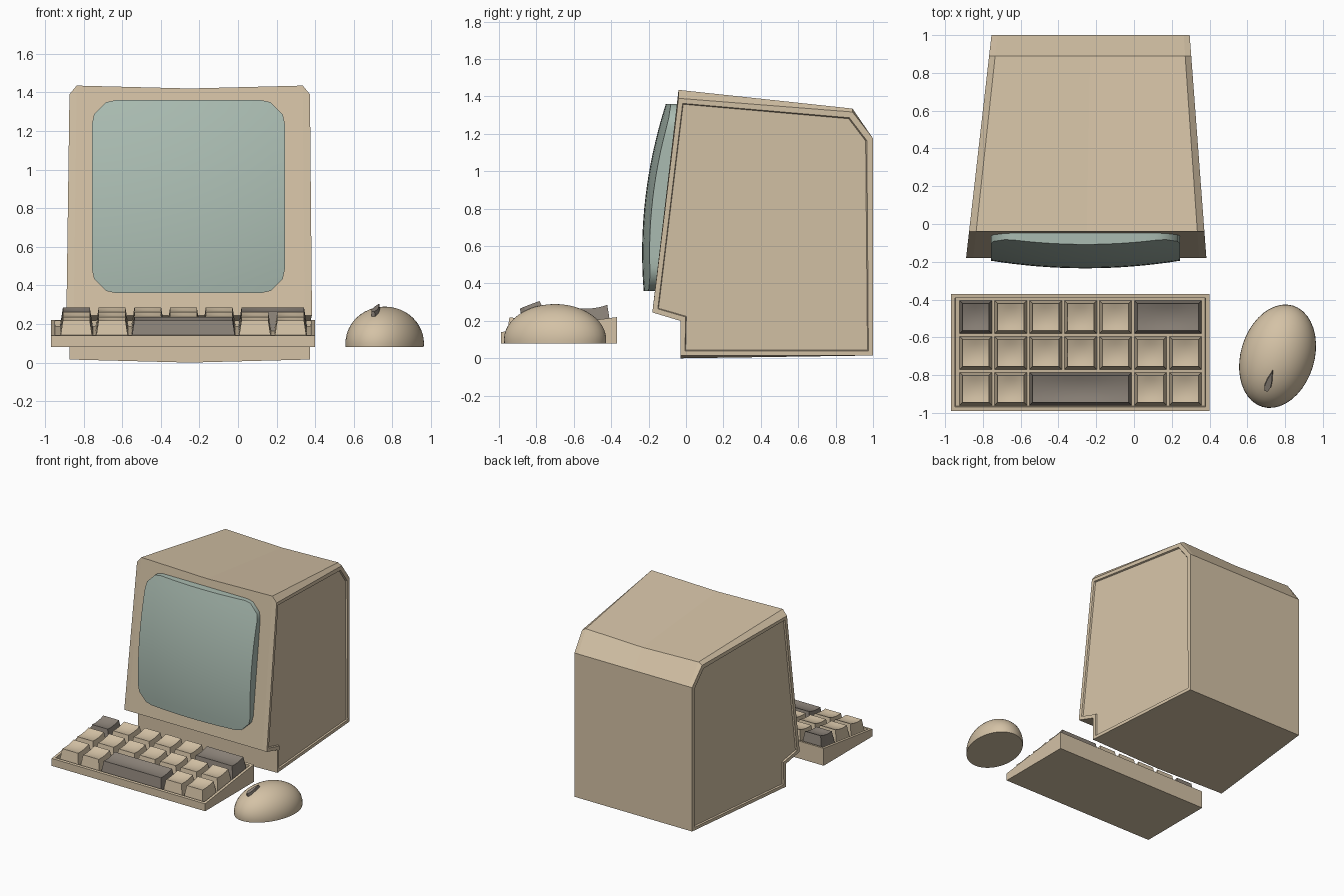
import bpy, bmesh, math
from mathutils import Matrix, Vector

cube = bpy.data.objects.get("Cube")
if cube:
    bpy.data.objects.remove(cube, do_unlink=True)


def material(name, rgb):
    m = bpy.data.materials.new(name)
    m.use_nodes = True
    m.diffuse_color = (*rgb, 1)
    m.node_tree.nodes["Principled BSDF"].inputs["Base Color"].default_value = (*rgb, 1)
    return m


BEIGE = material("beige plastic", (0.66, 0.54, 0.38))
GREY = material("grey plastic", (0.26, 0.225, 0.19))
GLASS = material("green glass", (0.40, 0.50, 0.44))


def finish(name, bm, mat, angle=None):
    bmesh.ops.recalc_face_normals(bm, faces=bm.faces)
    mesh = bpy.data.meshes.new(name)
    bm.to_mesh(mesh)
    bm.free()
    ob = bpy.data.objects.new(name, mesh)
    bpy.context.collection.objects.link(ob)
    mesh.materials.append(mat)
    if angle:
        bpy.ops.object.select_all(action="DESELECT")
        ob.select_set(True)
        bpy.context.view_layer.objects.active = ob
        bpy.ops.object.shade_smooth_by_angle(angle=math.radians(angle))
    return ob


def loft(bm, rings):
    """Bridge equal closed rings of points and return the two end caps."""
    rows = [[bm.verts.new(p) for p in ring] for ring in rings]
    n = len(rows[0])
    for a, b in zip(rows, rows[1:]):
        for i in range(n):
            j = (i + 1) % n
            bm.faces.new((a[i], a[j], b[j], b[i]))
    return [bm.faces.new(rows[0]), bm.faces.new(rows[-1])]


# Monitor case: side profile lofted across its width, tapering to the back
PROFILE = [(-0.03, 0.015), (-0.03, 0.20), (-0.18, 0.245), (-0.04, 1.435),
           (0.89, 1.335), (1.0, 1.175), (1.0, 0.015)]


def section(t, corner=0.0, dip=0.0):
    ring = []
    for y, z in PROFILE:
        left = -0.872 + 0.114 * (y + 0.03)
        right = 0.372 - 0.075 * (y + 0.03)
        if z > 1.4:
            z -= corner
        elif z > 1.3:
            z -= corner * 0.4
        if z > 1.2 or (z < 0.1 and y < 0.5):
            z -= dip
        ring.append((left + (right - left) * t, y, z))
    return ring


bm = bmesh.new()
sides = loft(bm, [section(0, 0.045), section(0.03), section(0.5, dip=0.015),
                  section(0.97), section(1, 0.045)])
bmesh.ops.recalc_face_normals(bm, faces=bm.faces)
# Recessed side panels
bmesh.ops.inset_individual(bm, faces=sides, thickness=0.035, depth=0)
bmesh.ops.inset_individual(bm, faces=sides, thickness=0.006, depth=-0.012)
finish("monitor_case", bm, BEIGE)

# Screen: bulging glass with clipped corners and a wall back to the case
N = 16
LIMIT = 1.83


def screen_point(i, j):
    u, v = 2 * i / N - 1, 2 * j / N - 1
    excess = max(0, abs(u) + abs(v) - LIMIT) / 2
    u -= math.copysign(excess, u)
    v -= math.copysign(excess, v)
    z = 0.86 + 0.5 * v
    bulge = 0.02 + 0.04 * (1 - u * u) + 0.05 * (1 - v * v)
    return (-0.257 + 0.5 * u, -0.18 + 0.1185 * (z - 0.245) - bulge, z)


bm = bmesh.new()
grid = [[bm.verts.new(screen_point(i, j)) for j in range(N + 1)] for i in range(N + 1)]
for i in range(N):
    for j in range(N):
        bm.faces.new((grid[i][j], grid[i + 1][j], grid[i + 1][j + 1], grid[i][j + 1]))
rim = [e for e in bm.edges if e.is_boundary]
wall = bmesh.ops.extrude_edge_only(bm, edges=rim)["geom"]
for v in wall:
    if isinstance(v, bmesh.types.BMVert):
        v.co.y = -0.17 + 0.1185 * (v.co.z - 0.245)
bmesh.ops.remove_doubles(bm, verts=bm.verts, dist=0.0005)
finish("screen", bm, GLASS, 35)


# Keyboard tray: wedge with a sunken key bed
def deck(y):
    return 0.14 + 0.129 * (y + 0.99)


bm = bmesh.new()
rings = [[(x, -0.99, 0.08), (x, -0.99, deck(-0.99)), (x, -0.37, deck(-0.37)), (x, -0.37, 0.08)]
         for x in (-0.97, 0.4)]
loft(bm, rings)
bmesh.ops.recalc_face_normals(bm, faces=bm.faces)
top = [max(bm.faces, key=lambda f: f.calc_center_median().z)]
bmesh.ops.inset_individual(bm, faces=top, thickness=0.03, depth=0)
bmesh.ops.inset_individual(bm, faces=top, thickness=0.004, depth=-0.03)
finish("keyboard_tray", bm, BEIGE)


# Keys: tapered blocks with dished tops
def key(name, x0, x1, y0, y1, mat):
    bm = bmesh.new()
    steps, taper = 6, 0.016
    rows = []
    for i in range(steps + 1):
        u = 2 * i / steps - 1
        row = []
        for j in range(steps + 1):
            v = 2 * j / steps - 1
            x = (x0 + x1) / 2 + u * ((x1 - x0) / 2 - taper)
            y = (y0 + y1) / 2 + v * ((y1 - y0) / 2 - taper)
            dish = (1 - v * v) * (0.008 + 0.007 * (1 - u * u))
            row.append(bm.verts.new((x, y, deck(y) + 0.072 - dish)))
        rows.append(row)
    for a, b in zip(rows, rows[1:]):
        for j in range(steps):
            bm.faces.new((a[j], b[j], b[j + 1], a[j + 1]))
    rim = [e for e in bm.edges if e.is_boundary]
    skirt = bmesh.ops.extrude_edge_only(bm, edges=rim)["geom"]
    cx, cy = (x0 + x1) / 2, (y0 + y1) / 2
    for v in skirt:
        if isinstance(v, bmesh.types.BMVert):
            v.co.x = cx + (v.co.x - cx) * (x1 - x0) / (x1 - x0 - 2 * taper)
            v.co.y = cy + (v.co.y - cy) * (y1 - y0) / (y1 - y0 - 2 * taper)
            v.co.z = deck(v.co.y) - 0.03
    finish(name, bm, mat, 30)


PITCH = 0.185
LAYOUT = [("back", -0.405, [(1, GREY)] + [(1, BEIGE)] * 4 + [(2, GREY)]),
          ("middle", -0.595, [(1, BEIGE)] * 7),
          ("front", -0.785, [(1, BEIGE)] * 2 + [(3, GREY)] + [(1, BEIGE)] * 2)]
for row, y1, keys in LAYOUT:
    x = -0.923
    for n, (units, mat) in enumerate(keys):
        key(f"{row}_row_key_{n + 1}", x, x + units * PITCH - 0.014, y1 - 0.175, y1, mat)
        x += units * PITCH

# Mouse: turned egg-shaped dome cut flat underneath
TURN = Matrix.Rotation(math.radians(-17), 4, "Z")
bm = bmesh.new()
bmesh.ops.create_uvsphere(bm, u_segments=40, v_segments=24, radius=1)
bmesh.ops.scale(bm, vec=(0.195, 0.28, 0.19), verts=bm.verts)
cut = bmesh.ops.bisect_plane(bm, geom=bm.verts[:] + bm.edges[:] + bm.faces[:],
                             plane_co=(0, 0, -0.02), plane_no=(0, 0, -1), clear_outer=True)
bmesh.ops.contextual_create(bm, geom=[e for e in bm.edges if e.is_boundary])
bm.transform(Matrix.Translation((0.76, -0.70, 0.10)) @ TURN)
finish("mouse_body", bm, BEIGE, 40)

# Mouse button: teardrop standing proud of the dome
bm = bmesh.new()
outline = [(0, 0.065), (-0.016, 0.01), (-0.02, -0.03), (-0.01, -0.06),
           (0.01, -0.06), (0.02, -0.03), (0.016, 0.01)]
loft(bm, [[(x, y, -0.02) for x, y in outline],
          [(x * 0.8, y * 0.92, 0.02) for x, y in outline]])
bm.transform(Matrix.Translation((0.717, -0.83, 0.266)) @ TURN
             @ Matrix.Rotation(math.radians(21), 4, "X"))
finish("mouse_button", bm, GREY)
